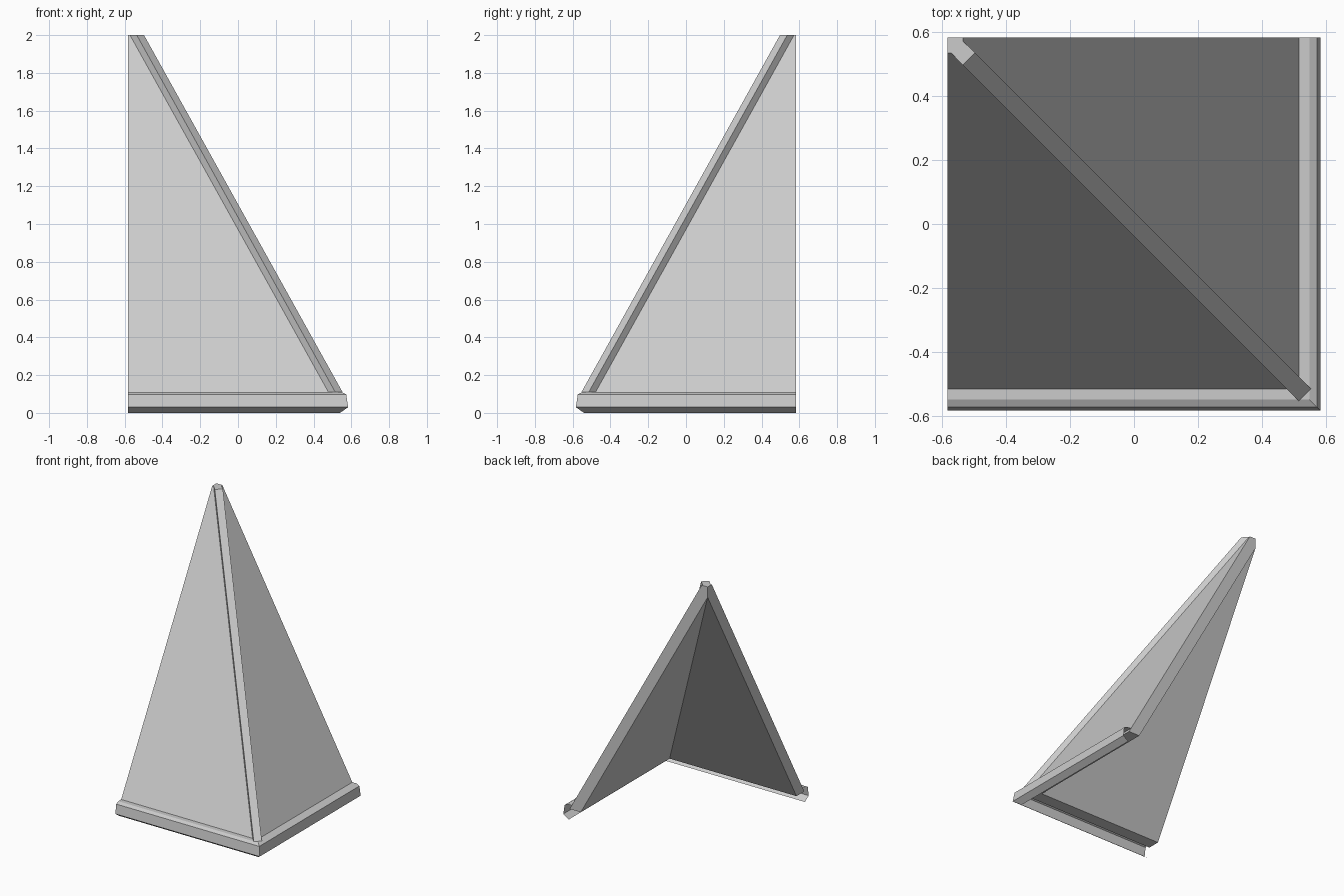
import bpy
import bmesh

cube = bpy.data.objects.get("Cube")
if cube:
    bpy.data.objects.remove(cube, do_unlink=True)

grey = bpy.data.materials.new("light_grey")
colour = (0.6, 0.6, 0.6, 1)
grey.diffuse_color = colour
grey.use_nodes = True
grey.node_tree.nodes["Principled BSDF"].inputs["Base Color"].default_value = colour

EDGE = 0.583      # cut sides of the roof corner
TOP = 2.0         # flat top
PITCH = 0.556     # horizontal run per unit of height
BASE = 0.08       # underside of the slopes
LEDGE = 0.11      # top of the eave trim


def outer(z):
    """Distance of the outer slope from the centre at height z."""
    return -0.535 + (TOP - z) * PITCH


def build(name, faces, mirror=True, closed=True):
    """Mesh from polygons, optionally repeated across the hip diagonal."""
    bm = bmesh.new()
    for face in faces:
        bm.faces.new([bm.verts.new(p) for p in face])
        if mirror:
            bm.faces.new([bm.verts.new((-y, -x, z)) for x, y, z in reversed(face)])
    bmesh.ops.remove_doubles(bm, verts=bm.verts, dist=0.0001)
    if closed:
        bmesh.ops.recalc_face_normals(bm, faces=bm.faces)
    mesh = bpy.data.meshes.new(name)
    bm.to_mesh(mesh)
    bm.free()
    mesh.materials.append(grey)
    obj = bpy.data.objects.new(name, mesh)
    bpy.context.collection.objects.link(obj)
    return obj


# Thick sloping panels, mitred along the hip
low, high = outer(BASE), outer(TOP)
inner = low - 0.09
apex = BASE + (inner + EDGE) / PITCH
out_end, out_hip = (low, EDGE, BASE), (low, -low, BASE)
in_end, in_hip = (inner, EDGE, BASE), (inner, -inner, BASE)
top_end, top_hip = (high, EDGE, TOP), (high, -high, TOP)
peak, inner_peak = (-EDGE, EDGE, TOP), (-EDGE, EDGE, apex)
build("roof_panels", [
    [out_end, top_end, top_hip, out_hip],
    [in_end, in_hip, inner_peak],
    [out_end, out_hip, in_hip, in_end],
    [out_end, in_end, inner_peak, peak, top_end],
    [top_end, peak, top_hip],
])

# Raised strip down the hip, a level section sheared along the slope
section = [(-0.535, 0.572), (-0.4975, 0.536), (-0.536, 0.4975),
           (-0.572, 0.535), (-0.535, 0.535)]
run = (TOP - LEDGE) * PITCH
upper = [(x, y, TOP) for x, y in section]
lower = [(x + run, y - run, LEDGE) for x, y in section]
sides = []
for i in range(len(section)):
    j = (i + 1) % len(section)
    sides.append([upper[i], upper[j], lower[j], lower[i]])
build("hip_strip", [upper, lower] + sides, mirror=False)

# Folded sheet trim along both eaves, mitred at the corner
profile = [(outer(LEDGE), LEDGE), (0.549, LEDGE), (0.573, 0.098),
           (EDGE, 0.03), (0.54, 0)]
folds = []
for (a, za), (b, zb) in zip(profile, profile[1:]):
    folds.append([(a, EDGE, za), (a, -a, za), (b, -b, zb), (b, EDGE, zb)])
build("eave_trim", folds, closed=False)
